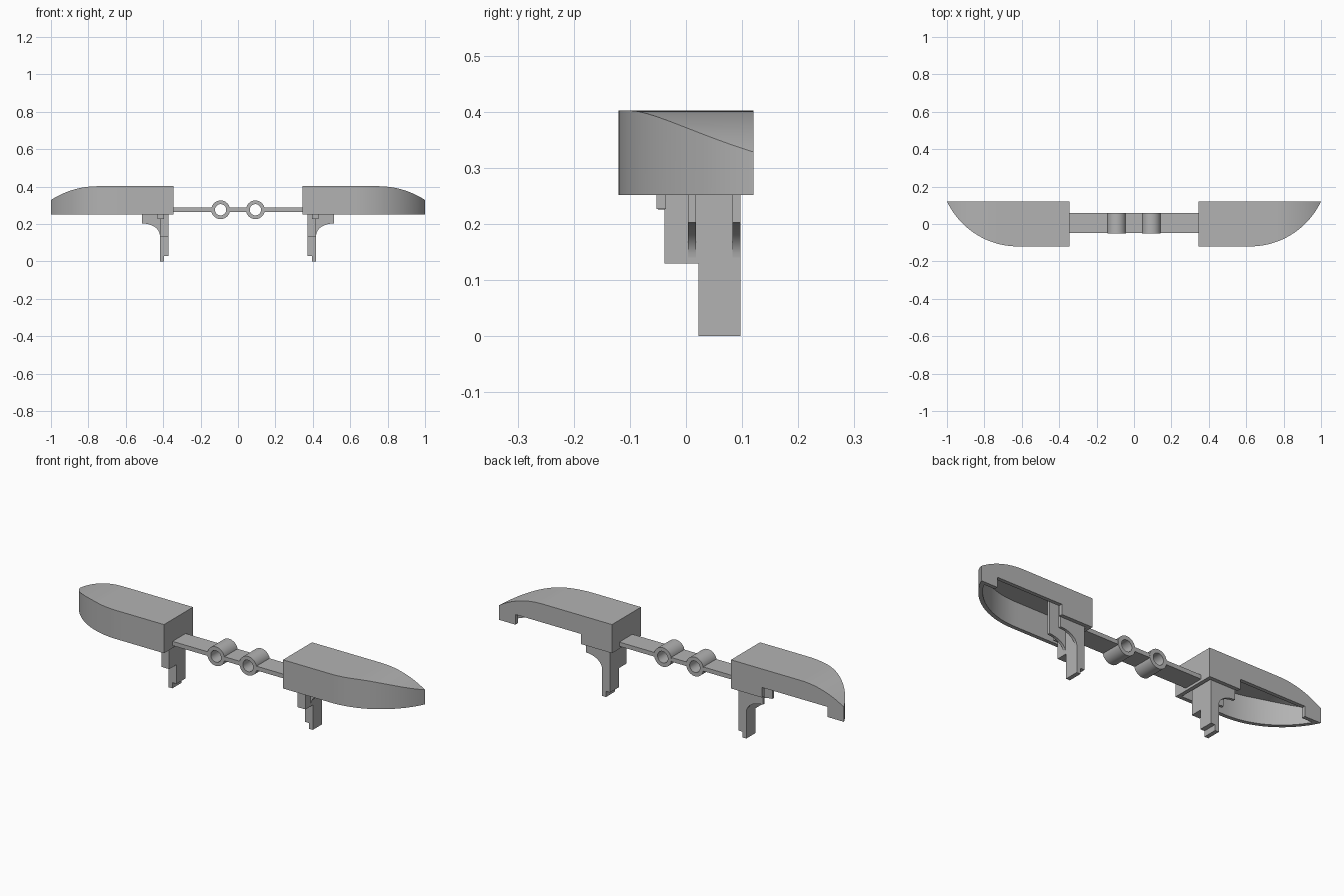
import bpy, bmesh, math

if "Cube" in bpy.data.objects:
    bpy.data.objects.remove(bpy.data.objects["Cube"])

GREY = (0.45, 0.45, 0.45, 1)
mat = bpy.data.materials.new("plain grey")
mat.use_nodes = True
mat.diffuse_color = GREY
mat.node_tree.nodes["Principled BSDF"].inputs["Base Color"].default_value = GREY


def finish(name, bm):
    bmesh.ops.recalc_face_normals(bm, faces=bm.faces)
    mesh = bpy.data.meshes.new(name)
    bm.to_mesh(mesh)
    bm.free()
    mesh.materials.append(mat)
    ob = bpy.data.objects.new(name, mesh)
    bpy.context.scene.collection.objects.link(ob)
    return ob


def activate(ob):
    bpy.ops.object.select_all(action='DESELECT')
    ob.select_set(True)
    bpy.context.view_layer.objects.active = ob


def smooth(ob):
    activate(ob)
    bpy.ops.object.shade_smooth_by_angle(angle=math.radians(30))


def add_box(bm, x, y, z):
    """Box from (low, high) pairs on each axis."""
    made = bmesh.ops.create_cube(bm, size=1)["verts"]
    for v in made:
        for i, (lo, hi) in enumerate((x, y, z)):
            v.co[i] = lo + (hi - lo) * (v.co[i] + 0.5)


def add_prism(bm, profile, y0, y1):
    """Extrude an xz profile along y."""
    rings = [[bm.verts.new((x, y, z)) for x, z in profile] for y in (y0, y1)]
    n = len(profile)
    for ring in rings:
        bm.faces.new(ring)
    for i in range(n):
        j = (i + 1) % n
        bm.faces.new((rings[0][i], rings[0][j], rings[1][j], rings[1][i]))


def mirror(bm, side):
    for v in bm.verts:
        v.co.x *= side


def wing_solid(side, inset, x0, x1, bottom):
    """Rectangular sections lofted to a swept, rounded tip; inset gives the cavity."""
    bm = bmesh.new()
    steps = 40
    back = 0.12 - inset
    prev = None
    for i in range(steps + 1):
        x = x0 + (x1 - x0) * math.sin(i / steps * math.pi / 2)
        dx, dz = max(0, x - 0.62), max(0, x - 0.75)
        front = 0.30 - math.sqrt((0.42 - inset) ** 2 - dx * dx)
        top = -0.058 + math.sqrt((0.46 - inset) ** 2 - dz * dz)
        ring = [bm.verts.new((x, y, z)) for y, z in
                ((front, bottom), (front, top), (back, top), (back, bottom))]
        if prev:
            for k in range(4):
                m = (k + 1) % 4
                bm.faces.new((prev[k], prev[m], ring[m], ring[k]))
        if i in (0, steps):
            bm.faces.new(ring)
        prev = ring
    mirror(bm, side)
    return bm


def cut(ob, cutter):
    cutter.hide_render = True
    mod = ob.modifiers.new("cut", 'BOOLEAN')
    mod.operation = 'DIFFERENCE'
    mod.solver = 'EXACT'
    mod.object = cutter
    activate(ob)
    bpy.ops.object.modifier_apply(modifier=mod.name)
    bpy.data.objects.remove(cutter)


for label, side in (("left", 1), ("right", -1)):
    # Hollow shell, open underneath, with a long notch in its back wall
    shell = finish(label + "_shell", wing_solid(side, 0, 0.345, 0.999, 0.252))
    cut(shell, finish("cavity_cutter", wing_solid(side, 0.02, 0.365, 0.963, 0.2)))
    bm = bmesh.new()
    add_box(bm, (0.525, 0.905), (0.08, 0.2), (0.2, 0.305))
    mirror(bm, side)
    cut(shell, finish("notch_cutter", bm))
    smooth(shell)

    # Stepped leg
    bm = bmesh.new()
    outer = 0.418
    add_prism(bm, [(0.372, 0.39), (0.372, 0.03), (0.396, 0.03), (0.396, 0),
                   (outer, 0), (outer, 0.39)], 0.022, 0.097)
    add_box(bm, (0.372, outer), (-0.038, 0.022), (0.13, 0.39))
    mirror(bm, side)
    finish(label + "_leg", bm)

    # Two curved ribs bracing the leg
    bm = bmesh.new()
    curve = [(0.513 - 0.095 * math.cos(a), 0.14 + 0.063 * math.sin(a))
             for a in (i / 12 * math.pi / 2 for i in range(13))]
    profile = [(0.40, 0.39), (0.40, 0.14)] + curve + [(0.513, 0.39)]
    for y in (0.004, 0.083):
        add_prism(bm, profile, y, y + 0.014)
    mirror(bm, side)
    smooth(finish(label + "_ribs", bm))

    # Small tab in front of the leg
    bm = bmesh.new()
    add_box(bm, (0.395, 0.43), (-0.053, -0.036), (0.227, 0.39))
    mirror(bm, side)
    finish(label + "_tab", bm)

    # Bridge arm between shell and ring
    bm = bmesh.new()
    add_box(bm, (0.138, 0.35), (-0.049, 0.059), (0.265, 0.287))
    mirror(bm, side)
    finish(label + "_arm", bm)

    # Ring with an open bore
    bm = bmesh.new()
    n = 40
    loops = [[bm.verts.new((0.093 + r * math.cos(t), y, 0.276 + r * math.sin(t)))
              for t in (2 * math.pi * i / n for i in range(n))]
             for r, y in ((0.05, -0.05), (0.05, 0.06), (0.03, 0.06), (0.03, -0.05))]
    for k in range(4):
        a, b = loops[k], loops[(k + 1) % 4]
        for i in range(n):
            j = (i + 1) % n
            bm.faces.new((a[i], a[j], b[j], b[i]))
    mirror(bm, side)
    smooth(finish(label + "_ring", bm))

# Short link between the rings
bm = bmesh.new()
add_box(bm, (-0.048, 0.048), (-0.049, 0.059), (0.265, 0.287))
finish("middle_link", bm)
